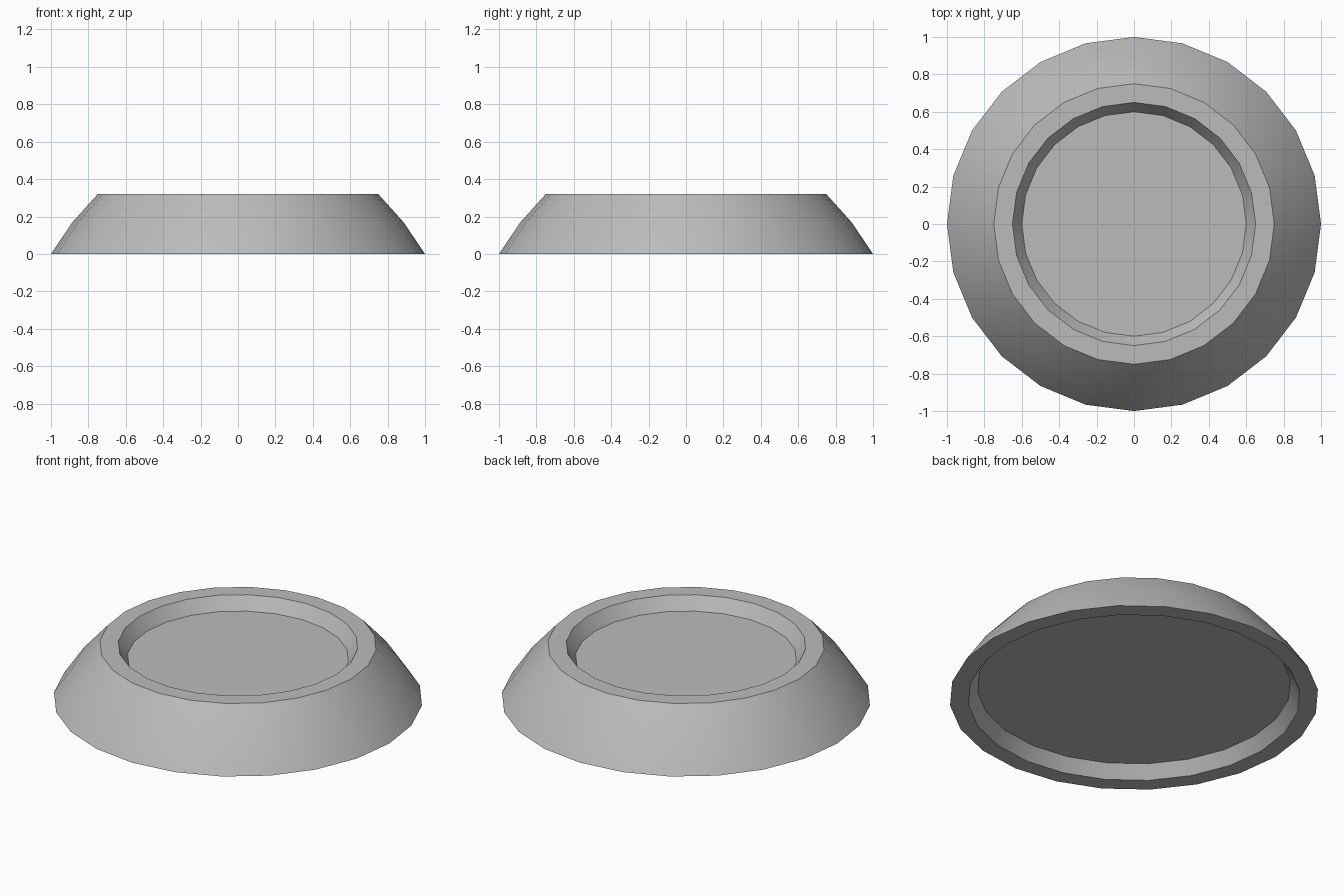
import bpy, bmesh, math

if "Cube" in bpy.data.objects:
    bpy.data.objects.remove(bpy.data.objects["Cube"])

SIDES = 24

# Single grey material
grey = bpy.data.materials.new("plain grey")
grey.diffuse_color = (0.5, 0.5, 0.5, 1)
grey.use_nodes = True
grey.node_tree.nodes["Principled BSDF"].inputs["Base Color"].default_value = grey.diffuse_color


def lathe(name, profile, mat):
    """Revolve (radius, z) points, listed bottom to top, and cap both ends."""
    bm = bmesh.new()
    rings = []
    for r, z in profile:
        rings.append([bm.verts.new((r * math.cos(2 * math.pi * i / SIDES),
                                    r * math.sin(2 * math.pi * i / SIDES), z))
                      for i in range(SIDES)])
    for a, b in zip(rings, rings[1:]):
        for i in range(SIDES):
            j = (i + 1) % SIDES
            bm.faces.new((a[i], a[j], b[j], b[i]))
    bm.faces.new(rings[0][::-1])
    bm.faces.new(rings[-1])
    bmesh.ops.recalc_face_normals(bm, faces=bm.faces[:])
    mesh = bpy.data.meshes.new(name)
    bm.to_mesh(mesh)
    bm.free()
    mesh.materials.append(mat)
    obj = bpy.data.objects.new(name, mesh)
    bpy.context.collection.objects.link(obj)
    bpy.context.view_layer.objects.active = obj
    obj.select_set(True)
    bpy.ops.object.shade_smooth_by_angle(angle=math.radians(30))
    return obj


# Round base: recessed underside, gently bulging flank, rim and recessed top
lathe("round_base", [
    (0.85, 0.075), (0.90, 0.0), (1.0, 0.0),
    (0.885, 0.17), (0.75, 0.32),
    (0.65, 0.32), (0.60, 0.245),
], grey)
